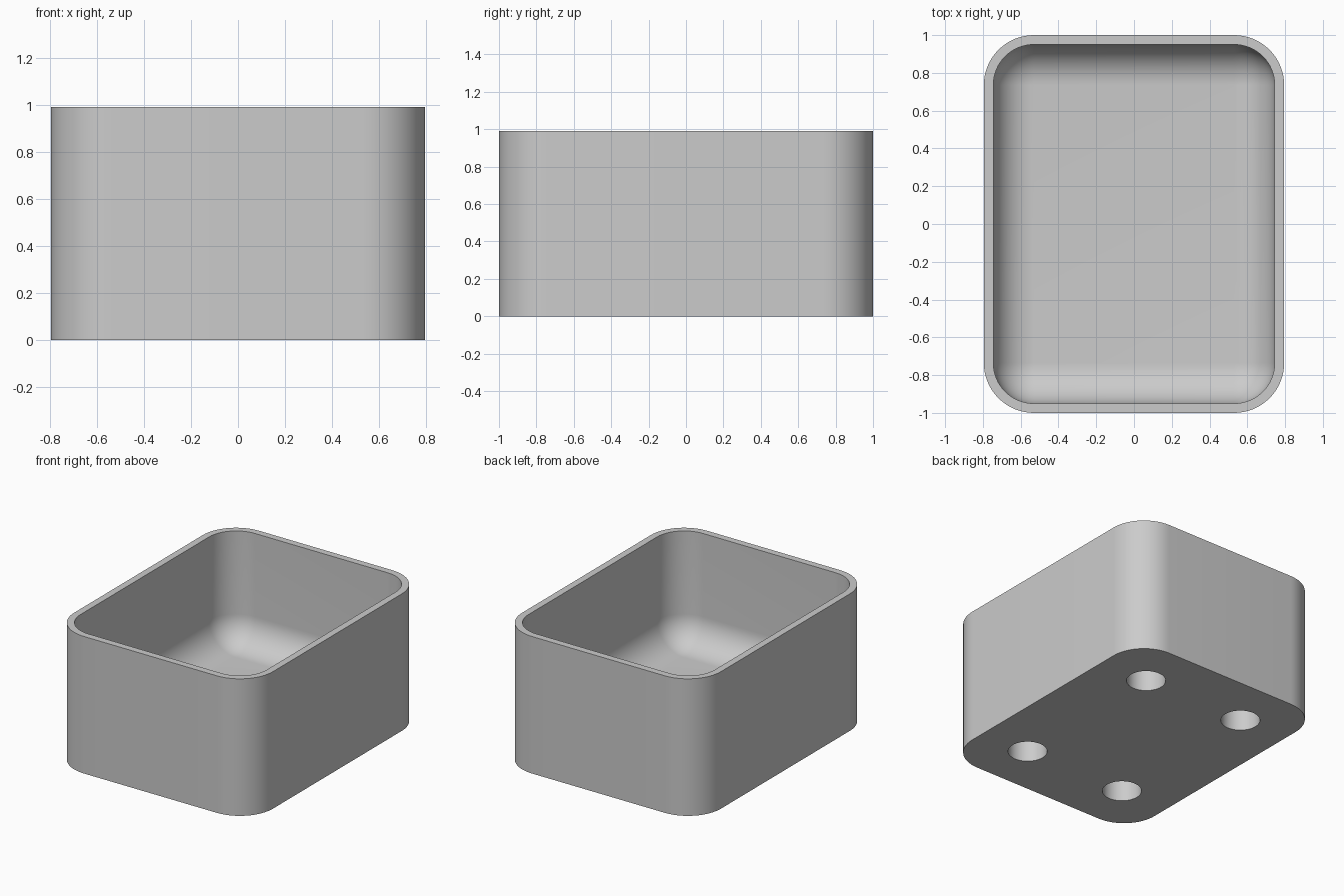
import bpy, bmesh
from math import sin, cos, pi

if "Cube" in bpy.data.objects:
    bpy.data.objects.remove(bpy.data.objects["Cube"])

HX, HY, H = 0.795, 1.0, 0.99      # half width, half depth, height
RADIUS, WALL = 0.265, 0.05        # outer corner radius, wall thickness
FLOOR = 0.175                     # inner floor height
HOLE_X, HOLE_Y, HOLE_R, HOLE_DEPTH = 0.412, 0.617, 0.131, 0.155
SEG = 16                          # segments per rounded corner

grey = bpy.data.materials.new("plain grey")
grey.use_nodes = True
colour = (0.6, 0.6, 0.6, 1)
grey.diffuse_color = colour
grey.node_tree.nodes["Principled BSDF"].inputs["Base Color"].default_value = colour


def ring(bm, inset, z):
    """Rounded rectangle inset from the outer outline."""
    r = max(RADIUS - inset, 0)
    cx, cy = HX - RADIUS, HY - RADIUS
    verts = []
    for q, (sx, sy) in enumerate([(1, 1), (-1, 1), (-1, -1), (1, -1)]):
        for i in range(SEG + 1):
            a = (q + i / SEG) * pi / 2
            verts.append(bm.verts.new((sx * cx + r * cos(a), sy * cy + r * sin(a), z)))
    return verts


# Open box: outer wall, rim, inner wall and rounded transition to the floor
fillet = RADIUS - WALL
profile = [(0, 0), (0, H), (WALL, H)]
for i in range(SEG + 1):
    t = i / SEG * pi / 2
    profile.append((WALL + fillet * (1 - cos(t)), FLOOR + fillet * (1 - sin(t))))

bm = bmesh.new()
rings = [ring(bm, *p) for p in profile]
for a, b in zip(rings, rings[1:]):
    for i in range(len(a)):
        j = (i + 1) % len(a)
        bm.faces.new((a[i], a[j], b[j], b[i]))
bm.faces.new(rings[0])
bm.faces.new(rings[-1])
bmesh.ops.remove_doubles(bm, verts=bm.verts, dist=0.0001)
bmesh.ops.recalc_face_normals(bm, faces=bm.faces)
mesh = bpy.data.meshes.new("box")
bm.to_mesh(mesh)
bm.free()
box = bpy.data.objects.new("box", mesh)
bpy.context.collection.objects.link(box)
mesh.materials.append(grey)

# Four blind round holes in the underside
for sx in (-1, 1):
    for sy in (-1, 1):
        bpy.ops.mesh.primitive_cylinder_add(
            vertices=48, radius=HOLE_R, depth=2 * HOLE_DEPTH,
            location=(sx * HOLE_X, sy * HOLE_Y, 0))
        cutter = bpy.context.object
        cutter.name = "hole_cutter"
        cutter.hide_render = True
        cutter.data.materials.append(grey)
        bpy.context.view_layer.objects.active = box
        mod = box.modifiers.new("hole", "BOOLEAN")
        mod.operation, mod.solver, mod.object = "DIFFERENCE", "EXACT", cutter
        bpy.ops.object.modifier_apply(modifier=mod.name)
        bpy.data.objects.remove(cutter)

# Smooth curves, crisp rim and hole edges
bpy.ops.object.select_all(action="DESELECT")
box.select_set(True)
bpy.context.view_layer.objects.active = box
bpy.ops.object.shade_smooth_by_angle(angle=pi / 6)
